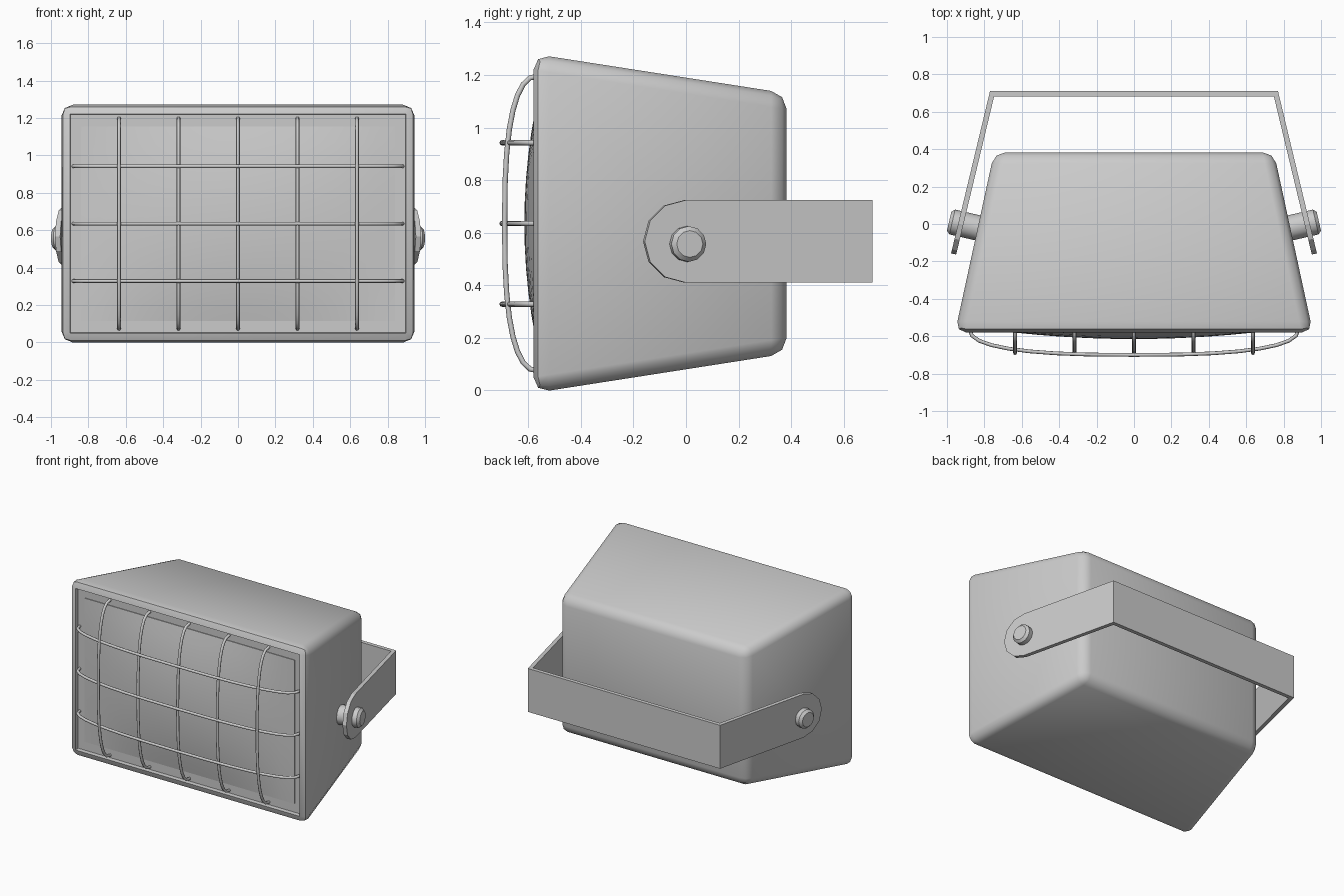
import bpy, bmesh, math
from mathutils import Vector

if "Cube" in bpy.data.objects:
    bpy.data.objects.remove(bpy.data.objects["Cube"])

CZ = 0.635  # height of the housing centre


def add_object(name, bm, smooth=40):
    mesh = bpy.data.meshes.new(name)
    bm.to_mesh(mesh)
    bm.free()
    ob = bpy.data.objects.new(name, mesh)
    bpy.context.collection.objects.link(ob)
    if smooth:
        bpy.ops.object.select_all(action='DESELECT')
        ob.select_set(True)
        bpy.context.view_layer.objects.active = ob
        bpy.ops.object.shade_smooth_by_angle(angle=math.radians(smooth))
    return ob


# Housing: tapered box, rounded edges, shallow front recess
bm = bmesh.new()
bmesh.ops.create_cube(bm, size=2)
for v in bm.verts:
    front = v.co.y < 0
    hx, hz, y = (0.957, 0.645, -0.58) if front else (0.748, 0.495, 0.383)
    v.co = (v.co.x * hx, y, CZ + v.co.z * hz)
bmesh.ops.bevel(bm, geom=bm.edges[:], offset=0.06, offset_type='OFFSET',
                segments=2, profile=0.5, affect='EDGES')
bm.normal_update()
face = max((f for f in bm.faces if f.normal.y < -0.9), key=lambda f: f.calc_area())
bmesh.ops.inset_individual(bm, faces=[face], thickness=0.003, depth=-0.03)
add_object("housing", bm, 50)

# Lens: gently domed rectangular pane sitting in the recess
bm = bmesh.new()
bmesh.ops.create_grid(bm, x_segments=16, y_segments=12, size=1)
for v in bm.verts:
    u, w = v.co.x, v.co.y
    v.co = (u * 0.84, -0.555 - 0.06 * (1 - u * u) * (1 - w * w), CZ + w * 0.52)
rim = [e for e in bm.edges if e.is_boundary]
ext = bmesh.ops.extrude_edge_only(bm, edges=rim)
for v in ext["geom"]:
    if isinstance(v, bmesh.types.BMVert):
        v.co.y = -0.545
add_object("lens", bm)


# Guard wires: bowed bars across the front
def wire(name, half, depth, place):
    cu = bpy.data.curves.new(name, 'CURVE')
    cu.dimensions = '3D'
    cu.bevel_depth = 0.01
    cu.bevel_resolution = 2
    cu.use_fill_caps = True
    sp = cu.splines.new('POLY')
    n = 16
    sp.points.add(n)
    for i in range(n + 1):
        a = math.pi * i / n
        c, s = math.cos(a), math.sin(a)
        t = math.copysign(abs(c) ** (2 / 2.6), c) * half
        y = -0.555 - depth * max(s, 0) ** (2 / 2.6)
        sp.points[i].co = (*place(t, y), 1)
    ob = bpy.data.objects.new(name, cu)
    bpy.context.collection.objects.link(ob)
    bpy.ops.object.select_all(action='DESELECT')
    ob.select_set(True)
    bpy.context.view_layer.objects.active = ob
    bpy.ops.object.convert(target='MESH')
    bpy.ops.object.shade_smooth_by_angle(angle=math.radians(50))


for i in range(-2, 3):
    wire("guard_wire_vertical", 0.562, 0.135, lambda t, y: (i * 0.318, y, CZ + t))
for i in range(-1, 2):
    wire("guard_wire_horizontal", 0.88, 0.145, lambda t, y: (t, y, CZ + i * 0.307))

# Bracket: folded strap with rounded arm ends
Z0, R, YB, XB, SLOPE = 0.567, 0.157, 0.71, 0.77, 0.24
bm = bmesh.new()
corner = {}
for s in (1, -1):
    arc = []
    for k in range(7):
        a = math.pi / 2 + math.pi * k / 6
        y = R * math.cos(a)
        arc.append(bm.verts.new((s * (XB + SLOPE * (YB - y)), y, Z0 + R * math.sin(a))))
    lo = bm.verts.new((s * XB, YB, Z0 - R))
    hi = bm.verts.new((s * XB, YB, Z0 + R))
    corner[s] = (lo, hi)
    loop = arc + [lo, hi]
    bm.faces.new(loop if s > 0 else loop[::-1])
bm.faces.new((corner[1][0], corner[-1][0], corner[-1][1], corner[1][1]))
bracket = add_object("bracket", bm, 0)
mod = bracket.modifiers.new("thickness", 'SOLIDIFY')
mod.thickness = 0.028
mod.offset = -1
mod.use_even_offset = True

# Pivot bolts: twelve-sided lathe from the housing side through each arm
for s in (1, -1):
    axis = Vector((s, 0.23, 0)).normalized()
    side = Vector((0, 0, 1)).cross(axis)
    base = Vector((s * 0.925, 0.0, 0.557))
    bm = bmesh.new()
    rings = []
    for r, d in ((0.068, -0.13), (0.068, 0.048), (0.051, 0.065)):
        ring = []
        for k in range(12):
            a = 2 * math.pi * k / 12
            ring.append(bm.verts.new(base + axis * d + side * (r * math.cos(a))
                                     + Vector((0, 0, r * math.sin(a)))))
        rings.append(ring)
    for a, b in zip(rings, rings[1:]):
        for k in range(12):
            j = (k + 1) % 12
            bm.faces.new((a[k], a[j], b[j], b[k]))
    bm.faces.new(rings[0])
    bm.faces.new(rings[-1])
    bmesh.ops.recalc_face_normals(bm, faces=bm.faces[:])
    add_object("pivot_bolt", bm, 35)
